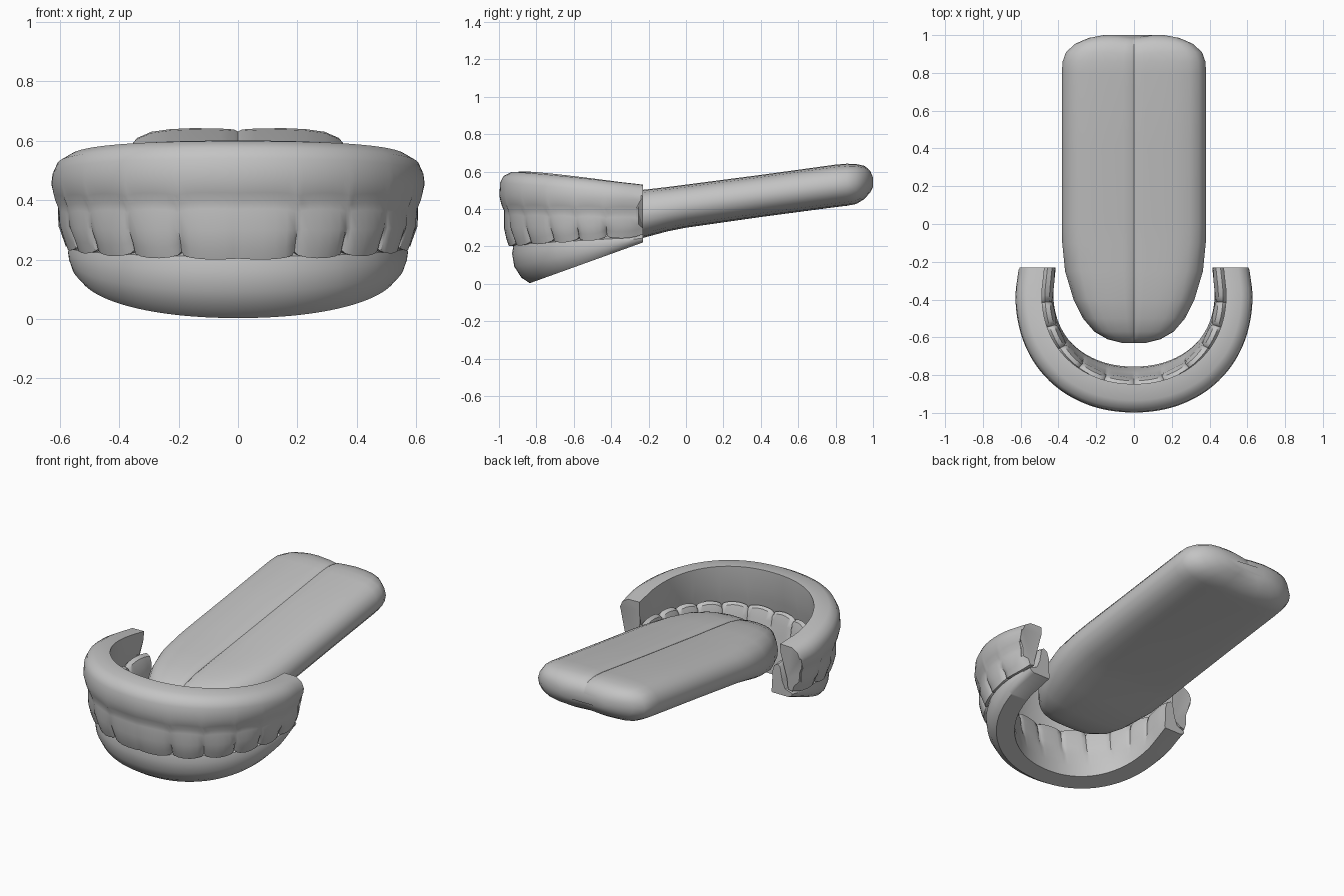
import bpy, bmesh
from math import sin, cos, radians, pi

cube = bpy.data.objects.get("Cube")
if cube:
    bpy.data.objects.remove(cube)

GREY = (0.55, 0.55, 0.55, 1)
mat = bpy.data.materials.new("plain grey")
mat.use_nodes = True
mat.diffuse_color = GREY
mat.node_tree.nodes["Principled BSDF"].inputs["Base Color"].default_value = GREY


def loft(name, rings, angle=40):
    """Skin a row of closed rings and cap both ends."""
    bm = bmesh.new()
    rows = [[bm.verts.new(p) for p in ring] for ring in rings]
    n = len(rows[0])
    for a, b in zip(rows, rows[1:]):
        for i in range(n):
            j = (i + 1) % n
            bm.faces.new((a[i], a[j], b[j], b[i]))
    bm.faces.new(rows[0])
    bm.faces.new(rows[-1])
    bmesh.ops.recalc_face_normals(bm, faces=bm.faces)
    mesh = bpy.data.meshes.new(name)
    bm.to_mesh(mesh)
    bm.free()
    mesh.materials.append(mat)
    obj = bpy.data.objects.new(name, mesh)
    bpy.context.collection.objects.link(obj)
    bpy.ops.object.select_all(action="DESELECT")
    obj.select_set(True)
    bpy.context.view_layer.objects.active = obj
    bpy.ops.object.shade_smooth_by_angle(angle=radians(angle))


def arch_point(a, rx, ry):
    """Point on the horseshoe at a degrees from the front middle."""
    side = 1 if a >= 0 else -1
    t = abs(a)
    if t <= 90:
        s, c = sin(radians(t)), max(cos(radians(t)), 0)
        return side * rx * s ** 0.95, -0.36 - ry * c ** 0.9
    k = (t - 90) / 12
    return side * rx * (1 - 0.03 * k), -0.36 + 0.13 * k


# Tooth borders in degrees, and (angle, bulge) samples across every tooth
BORDERS = [0, 18.5, 37, 55, 70.5, 85, 102]
half = []
for lo, hi in zip(BORDERS, BORDERS[1:]):
    for u in (0, 0.06, 0.2, 0.4, 0.6, 0.8, 0.94):
        half.append((lo + u * (hi - lo), sin(pi * u) ** 0.4 if u else 0))
half.append((BORDERS[-1], 0.5))
samples = [(-a, b) for a, b in reversed(half[1:])] + half


# Upper gum and teeth
def upper_ring(a, b):
    gap = (1 - b) * (0.6 if abs(a) > 10 else 0.1)
    y0 = arch_point(a, 0.6, 0.6)[1]
    back = max(0, (y0 + 0.96) / 0.73)
    top = 0.6 - 0.07 * back ** 1.2
    gum = 0.395 - 0.015 * back - 0.02 * gap
    tip = 0.2 + 0.05 * back + 0.04 * gap
    mid = (gum + tip) / 2
    profile = [
        (0.14, top), (0.06, top - 0.002), (0.02, top - 0.025),
        (0.004, top - 0.06), (0, 0.47 - 0.02 * back), (0.01, gum + 0.03),
        (0.022, gum), (0.022 + 0.006 * gap, gum - 0.025),
        (0.022 + 0.015 * gap, mid), (0.034 + 0.03 * gap, tip + 0.035),
        (0.046 + 0.03 * gap, tip), (0.085, tip + 0.005),
        (0.11, mid), (0.125, gum + 0.02), (0.138, 0.48),
    ]
    ring = []
    for d, z in profile:
        x, y = arch_point(a, 0.628 - d, 0.638 - d * 1.08)
        if abs(a) > 100 and 0.3 < z < 0.45:  # dished back ends
            y -= 0.025
        ring.append((x, y, z))
    return ring


loft("upper_gum_and_teeth", [upper_ring(a, b) for a, b in samples])


# Lower gum and teeth: side inset, front inset, share of gum height, tooth height
def lower_ring(a, b):
    gap = 1 - b
    profile = [
        (0.14, 0.175, 0, 0), (0.03, 0.095, 0, 0), (0.012, 0.05, 0.2, 0),
        (0.003, 0.012, 0.5, 0), (0, 0, 0.8, 0), (0.005, 0.008, 1, 0),
        (0.05, 0.045, 1, 0.015), (0.07, 0.055, 1, 0.06),
        (0.085, 0.07, 1, 0.15 - 0.02 * gap), (0.1, 0.08, 1, 0.165 - 0.025 * gap),
        (0.125, 0.1, 1, 0.155 - 0.03 * gap),
        (0.145 - 0.015 * gap, 0.12 - 0.015 * gap, 1, 0.1),
        (0.145 - 0.012 * gap, 0.13 - 0.012 * gap, 1, 0.03),
        (0.142, 0.145, 0.85, 0), (0.145, 0.168, 0.4, 0),
    ]
    ring = []
    for dx, dy, f, lift in profile:
        x, y = arch_point(a, 0.572 - dx, 0.57 - dy)
        base = 0.005 + 0.36 * (y + 0.83)
        rim = 0.21 + 0.057 * (y + 0.93)
        ring.append((x, y, base + f * (rim - base) + lift))
    return ring


loft("lower_gum_and_teeth", [lower_ring(a, b) for a, b in samples])

# Tongue: a rounded slab with a fine groove down the middle of its upper side
RIGHT = [(0.035, 0.96), (0.15, 0.985), (0.4, 1), (0.6, 0.97), (0.77, 0.89),
         (0.9, 0.7), (0.97, 0.4), (1, 0.05), (0.98, -0.3), (0.91, -0.6),
         (0.79, -0.82), (0.6, -0.94), (0.3, -0.99)]
SECTION = [(0, 0.9)] + RIGHT + [(0, -1)] + [(-x, z) for x, z in reversed(RIGHT)]
# distance back, half width, top, bottom
STATIONS = [
    (-0.63, 0.06, 0.35, 0.29), (-0.61, 0.14, 0.39, 0.25),
    (-0.57, 0.21, 0.425, 0.22), (-0.5, 0.27, 0.455, 0.2),
    (-0.4, 0.32, 0.48, 0.205), (-0.25, 0.365, 0.5, 0.24),
    (-0.1, 0.38, 0.517, 0.28), (0, 0.382, 0.53, 0.3),
    (0.4, 0.382, 0.582, 0.357), (0.8, 0.382, 0.637, 0.41),
    (0.86, 0.378, 0.642, 0.417), (0.91, 0.36, 0.64, 0.425),
    (0.955, 0.31, 0.63, 0.452), (0.985, 0.24, 0.605, 0.485),
    (1.0, 0.16, 0.57, 0.515),
]
rings = []
for y, w, top, bottom in STATIONS:
    mid, h = (top + bottom) / 2, (top - bottom) / 2
    ring = []
    for x, z in SECTION:
        dent = 0.014 * max(0, 1 - abs(x * w) / 0.1) if y > 0.9 else 0
        ring.append((x * w, y - dent, mid + z * h))
    rings.append(ring)
loft("tongue", rings, 35)
